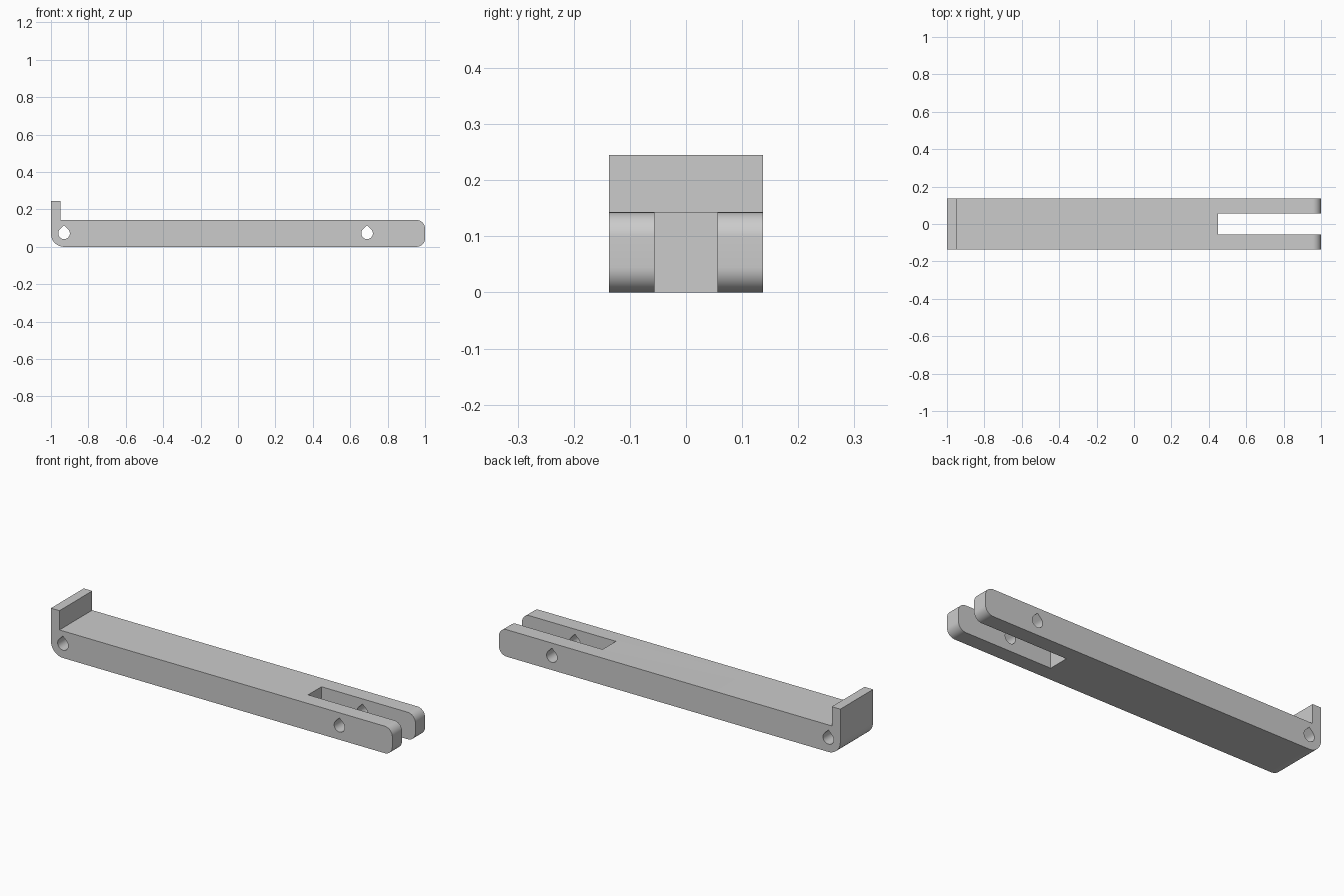
import bpy, bmesh
from math import sin, cos, pi, radians

if "Cube" in bpy.data.objects:
    bpy.data.objects.remove(bpy.data.objects["Cube"], do_unlink=True)

grey = bpy.data.materials.new("light grey")
grey.use_nodes = True
color = (0.6, 0.6, 0.6, 1)
grey.diffuse_color = color
grey.node_tree.nodes["Principled BSDF"].inputs["Base Color"].default_value = color

HALF_WIDTH = 0.137
HEIGHT = 0.143
LIP_TOP = 0.245


def arc(cx, cz, r, start, end, steps=12):
    """Points on an arc in the xz plane, angles in degrees."""
    angles = [radians(start + (end - start) * i / steps) for i in range(steps + 1)]
    return [(cx + r * cos(a), cz + r * sin(a)) for a in angles]


def prism(name, profile, half):
    """Extrude an xz profile along y."""
    bm = bmesh.new()
    face = bm.faces.new([bm.verts.new((x, -half, z)) for x, z in profile])
    ext = bmesh.ops.extrude_face_region(bm, geom=[face])
    verts = [g for g in ext["geom"] if isinstance(g, bmesh.types.BMVert)]
    bmesh.ops.translate(bm, verts=verts, vec=(0, 2 * half, 0))
    bmesh.ops.recalc_face_normals(bm, faces=bm.faces)
    mesh = bpy.data.meshes.new(name)
    bm.to_mesh(mesh)
    bm.free()
    mesh.materials.append(grey)
    obj = bpy.data.objects.new(name, mesh)
    bpy.context.collection.objects.link(obj)
    return obj


# Bar with upright end lip, rounded heel and rounded fork tips
heel, tip = 0.07, 0.045
outline = (arc(-1 + heel, heel, heel, 180, 270)
           + arc(1 - tip, tip, tip, -90, 0)
           + arc(1 - tip, HEIGHT - tip, tip, 0, 90)
           + [(-0.95, HEIGHT), (-0.95, LIP_TOP), (-1, LIP_TOP)])
bar = prism("lever_bar", outline, HALF_WIDTH)

# Fork slot and teardrop pin holes
cutters = [prism("slot_cutter", [(0.45, -0.1), (1.1, -0.1), (1.1, 0.3), (0.45, 0.3)], 0.056)]
for name, x in (("heel_hole_cutter", -0.93), ("fork_hole_cutter", 0.69)):
    r, z = 0.031, 0.072
    teardrop = arc(x, z, r, 135, 405, 28) + [(x, z + r * 2 ** 0.5)]
    cutters.append(prism(name, teardrop, 0.2))

bpy.ops.object.select_all(action='DESELECT')
bar.select_set(True)
bpy.context.view_layer.objects.active = bar
for cutter in cutters:
    mod = bar.modifiers.new(cutter.name, 'BOOLEAN')
    mod.operation = 'DIFFERENCE'
    mod.solver = 'EXACT'
    mod.object = cutter
    bpy.ops.object.modifier_apply(modifier=mod.name)
    bpy.data.objects.remove(cutter, do_unlink=True)

bpy.ops.object.shade_smooth_by_angle(angle=radians(30))
